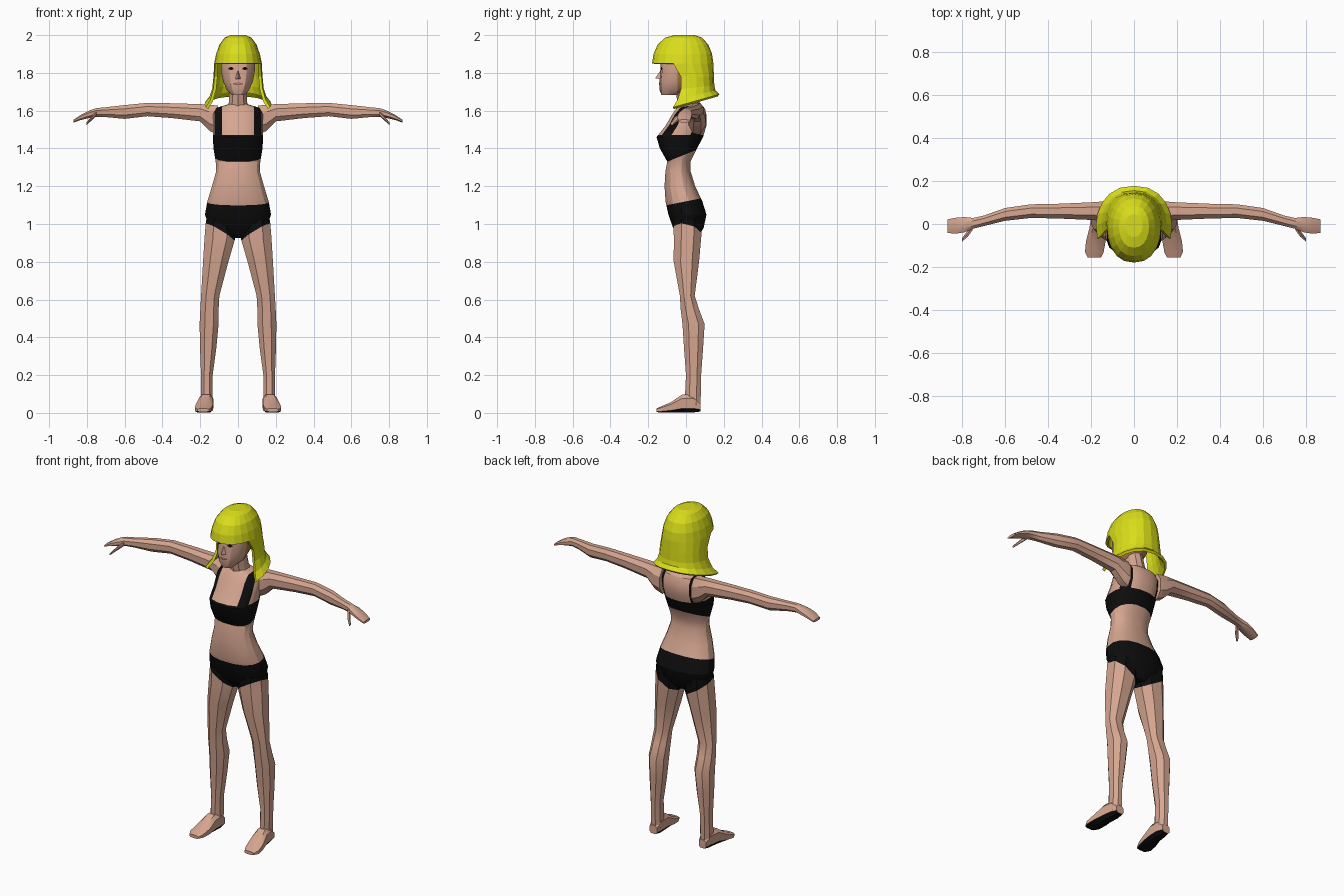
import bpy, bmesh, math
from mathutils import Vector
from mathutils.bvhtree import BVHTree

if "Cube" in bpy.data.objects:
    bpy.data.objects.remove(bpy.data.objects["Cube"])


def material(name, rgb):
    m = bpy.data.materials.new(name)
    m.diffuse_color = (*rgb, 1)
    m.use_nodes = True
    m.node_tree.nodes["Principled BSDF"].inputs["Base Color"].default_value = m.diffuse_color
    return m


SKIN = material("skin", (0.67, 0.38, 0.28))
BLACK = material("black cloth", (0.004, 0.004, 0.004))
YELLOW = material("yellow hair", (0.70, 0.73, 0.01))
OCHRE = material("ochre underhair", (0.42, 0.20, 0.06))
LIPS = material("lips", (0.33, 0.13, 0.11))


def spow(v, p):
    return math.copysign(abs(v) ** p, v)


def loft(rings, axis, n=8, p=1.0):
    """Rings are (centre x, y, z, radius u, radius v), lying across the axis."""
    u, v = {"x": ((0, 1, 0), (0, 0, 1)), "y": ((1, 0, 0), (0, 0, 1)),
            "z": ((1, 0, 0), (0, 1, 0))}[axis]
    u, v = Vector(u), Vector(v)
    bm = bmesh.new()
    rows = []
    for x, y, z, ru, rv in rings:
        row = []
        for i in range(n):
            t = 2 * math.pi * (i + 0.5) / n
            row.append(bm.verts.new(Vector((x, y, z)) + u * ru * spow(math.cos(t), p)
                                    + v * rv * spow(math.sin(t), p)))
        rows.append(row)
    for a, b in zip(rows, rows[1:]):
        for i in range(n):
            bm.faces.new((a[i], a[(i + 1) % n], b[(i + 1) % n], b[i]))
    bm.faces.new(rows[0])
    bm.faces.new(rows[-1])
    bmesh.ops.recalc_face_normals(bm, faces=bm.faces)
    return bm


def cut(bm, point, normal, above=-1):
    faces = [f for f in bm.faces if f.calc_center_median().z > above]
    geom = faces + list({e for f in faces for e in f.edges}) + list({v for f in faces for v in f.verts})
    bmesh.ops.bisect_plane(bm, geom=geom, dist=1e-5, plane_co=point, plane_no=normal)


def finish(bm, name, mats, rule=None, mirror=False, smooth=True):
    if rule:
        bm.normal_update()
        for f in bm.faces:
            f.material_index = rule(f.calc_center_median(), f.normal)
    me = bpy.data.meshes.new(name)
    bm.to_mesh(me)
    bm.free()
    ob = bpy.data.objects.new(name, me)
    bpy.context.collection.objects.link(ob)
    for m in mats:
        me.materials.append(m)
    if mirror:
        ob.modifiers.new("Mirror", "MIRROR").use_mirror_merge = False
    if smooth:
        bpy.ops.object.select_all(action="DESELECT")
        ob.select_set(True)
        bpy.context.view_layer.objects.active = ob
        bpy.ops.object.shade_smooth_by_angle(angle=math.radians(28))
    return ob


# Clothing edges as planes
def brief_top(c):
    return 1.10 + 0.2 * (c.y + 0.1)


def brief_bottom(c):
    return 0.92 + 0.6 * abs(c.x) - 0.25 * (c.y + 0.1)


def bra_bottom(c):
    return 1.33 + 0.4 * (c.y + 0.1)


def clothing(c, n):
    brief = brief_bottom(c) < c.z < brief_top(c)
    bra = bra_bottom(c) < c.z < 1.47
    strap = c.z >= 1.47 and 0.085 < abs(c.x) < 0.125
    return int(brief or bra or strap)


def cut_briefs(bm, sides):
    cut(bm, (0, -0.1, 1.10), (0, -0.2, 1))
    for s in sides:
        cut(bm, (0, -0.1, 0.92), (-0.6 * s, 0.25, 1))


# Torso: z, half width, front y, back y
torso = [(0.925, 0.05, -0.03, 0.06), (0.98, 0.155, -0.07, 0.095), (1.05, 0.178, -0.095, 0.11),
         (1.12, 0.165, -0.11, 0.088), (1.20, 0.14, -0.115, 0.05), (1.28, 0.117, -0.11, 0.025),
         (1.33, 0.12, -0.10, 0.025), (1.40, 0.132, -0.14, 0.06), (1.46, 0.135, -0.158, 0.092),
         (1.52, 0.135, -0.11, 0.11), (1.58, 0.135, -0.075, 0.11), (1.615, 0.115, -0.05, 0.095),
         (1.635, 0.05, -0.035, 0.07)]


def upright(rows, n, p):
    return loft([(0, (f + b) / 2, z, w, (b - f) / 2) for z, w, f, b in rows], "z", n, p)


bm = upright(torso, 16, 0.85)
cut_briefs(bm, (1, -1))
cut(bm, (0, -0.1, 1.33), (0, -0.4, 1))
cut(bm, (0, 0, 1.47), (0, 0, 1))
for x in (-0.125, -0.085, 0.085, 0.125):
    cut(bm, (x, 0, 0), (1, 0, 0), above=1.47)
finish(bm, "torso", [SKIN, BLACK], clothing)

# Legs
bm = loft([(0.095, 0.01, 1.02, 0.08, 0.082), (0.095, 0.008, 0.93, 0.088, 0.078),
           (0.118, 0.002, 0.80, 0.072, 0.072), (0.147, 0.007, 0.62, 0.052, 0.042),
           (0.151, 0.02, 0.55, 0.052, 0.052), (0.153, 0.04, 0.47, 0.054, 0.063),
           (0.158, 0.04, 0.34, 0.046, 0.054), (0.165, 0.04, 0.20, 0.033, 0.043),
           (0.165, 0.037, 0.10, 0.033, 0.045), (0.165, 0.035, 0.03, 0.034, 0.042)], "z", 8, 0.9)
cut_briefs(bm, (1,))
finish(bm, "leg", [SKIN, BLACK], clothing, mirror=True)

# Feet with dark soles
bm = loft([(0.165, 0.078, 0.032, 0.026, 0.026), (0.165, 0.04, 0.05, 0.036, 0.05),
           (0.17, -0.02, 0.05, 0.040, 0.05), (0.178, -0.08, 0.029, 0.048, 0.029),
           (0.185, -0.13, 0.018, 0.046, 0.018), (0.185, -0.157, 0.014, 0.032, 0.010)], "y", 8, 0.65)
finish(bm, "foot", [SKIN, BLACK], lambda c, n: int(n.z < -0.6 and c.z < 0.03), mirror=True)

# Arms tapering into flat hands
bm = loft([(0.105, 0.055, 1.55, 0.05, 0.082), (0.15, 0.06, 1.562, 0.048, 0.075),
           (0.20, 0.06, 1.589, 0.044, 0.049), (0.35, 0.06, 1.60, 0.037, 0.042),
           (0.48, 0.06, 1.606, 0.034, 0.038), (0.60, 0.045, 1.593, 0.032, 0.039),
           (0.70, 0.015, 1.592, 0.026, 0.028), (0.75, 0.003, 1.590, 0.027, 0.025),
           (0.79, -0.003, 1.580, 0.038, 0.021), (0.83, -0.008, 1.565, 0.040, 0.015),
           (0.87, -0.010, 1.545, 0.034, 0.008)], "x", 8, 0.9)
finish(bm, "arm", [SKIN], mirror=True)
bm = loft([(0.75, -0.01, 1.585, 0.016, 0.014), (0.775, -0.045, 1.560, 0.017, 0.012),
           (0.803, -0.075, 1.530, 0.009, 0.007)], "x", 6)
finish(bm, "thumb", [SKIN], mirror=True)

# Neck and head
bm = loft([(0, 0.03, 1.59, 0.065, 0.065), (0, 0.012, 1.65, 0.05, 0.058),
           (0, -0.005, 1.73, 0.048, 0.055)], "z", 10)
finish(bm, "neck", [SKIN])
bm = upright([(1.682, 0.033, -0.13, -0.05), (1.71, 0.06, -0.14, 0.03), (1.75, 0.079, -0.142, 0.06),
              (1.80, 0.09, -0.135, 0.08), (1.85, 0.093, -0.135, 0.09), (1.92, 0.085, -0.12, 0.09),
              (1.96, 0.05, -0.08, 0.06)], 14, 0.85)
cut(bm, (0, -0.045, 0), (0, 1, 0))
face_tree = BVHTree.FromBMesh(bm)
finish(bm, "head", [SKIN, OCHRE], lambda c, n: int(c.y > -0.045 and c.z > 1.69))

# Nose wedge
bm = bmesh.new()
v = [bm.verts.new(c) for c in ((0, -0.128, 1.825), (0.019, -0.128, 1.765), (-0.019, -0.128, 1.765),
                               (0, -0.163, 1.772))]
for t in ((0, 1, 3), (0, 3, 2), (1, 2, 3), (0, 2, 1)):
    bm.faces.new([v[i] for i in t])
bmesh.ops.recalc_face_normals(bm, faces=bm.faces)
finish(bm, "nose", [SKIN], smooth=False)


# Thin plates laid on the face
def plate(name, x, z, w, h, mat, mirror):
    bm = bmesh.new()
    vs = []
    for dx, dz in ((-w, -h * 0.4), (0, -h), (w, -h * 0.4), (w, h * 0.4), (0, h), (-w, h * 0.4)):
        hit, n, _, _ = face_tree.ray_cast(Vector((x + dx, -1, z + dz)), Vector((0, 1, 0)))
        vs.append(bm.verts.new(hit + Vector((0, -0.004, 0))))
    bm.faces.new(vs)
    finish(bm, name, [mat], mirror=mirror, smooth=False)


plate("eye", 0.037, 1.823, 0.013, 0.009, BLACK, True)
plate("mouth", 0, 1.742, 0.026, 0.008, LIPS, False)

# Hair: z, tilt along y, half width, front y, back y; lower rows are open at the face
hair = [(2.0, 0, 0.04, -0.06, 0.045), (1.987, 0, 0.07, -0.11, 0.085), (1.95, 0, 0.098, -0.15, 0.118),
        (1.90, 0, 0.116, -0.172, 0.138), (1.85, 0, 0.126, -0.18, 0.145),
        (1.78, 0, 0.130, -0.12, 0.148), (1.71, 0.1, 0.136, -0.12, 0.15),
        (1.65, 0.24, 0.152, -0.15, 0.156), (1.615, 0.28, 0.178, -0.20, 0.178)]
N, OPEN, FRINGE = 20, 4, 4
bm = bmesh.new()
rows = []
for z, tilt, w, f, b in hair:
    row = []
    for i in range(N):
        t = 2 * math.pi * i / N
        y = (f + b) / 2 - (b - f) / 2 * math.cos(t)
        row.append(bm.verts.new((w * spow(math.sin(t), 0.85), y, z + tilt * (y + 0.08))))
    rows.append(row)
bm.faces.new(rows[0])
for r in range(len(rows) - 1):
    for i in range(N):
        if r < FRINGE or OPEN <= i < N - OPEN:
            j = (i + 1) % N
            bm.faces.new((rows[r][i], rows[r][j], rows[r + 1][j], rows[r + 1][i]))
bmesh.ops.delete(bm, geom=[q for q in bm.verts if not q.link_faces], context="VERTS")
bmesh.ops.recalc_face_normals(bm, faces=bm.faces)
bm.faces.ensure_lookup_table()
bm.normal_update()
if bm.faces[0].normal.z < 0:
    bmesh.ops.reverse_faces(bm, faces=bm.faces)
ob = finish(bm, "hair", [YELLOW], smooth=False)
shell = ob.modifiers.new("Thickness", "SOLIDIFY")
shell.thickness, shell.offset = 0.016, -1
